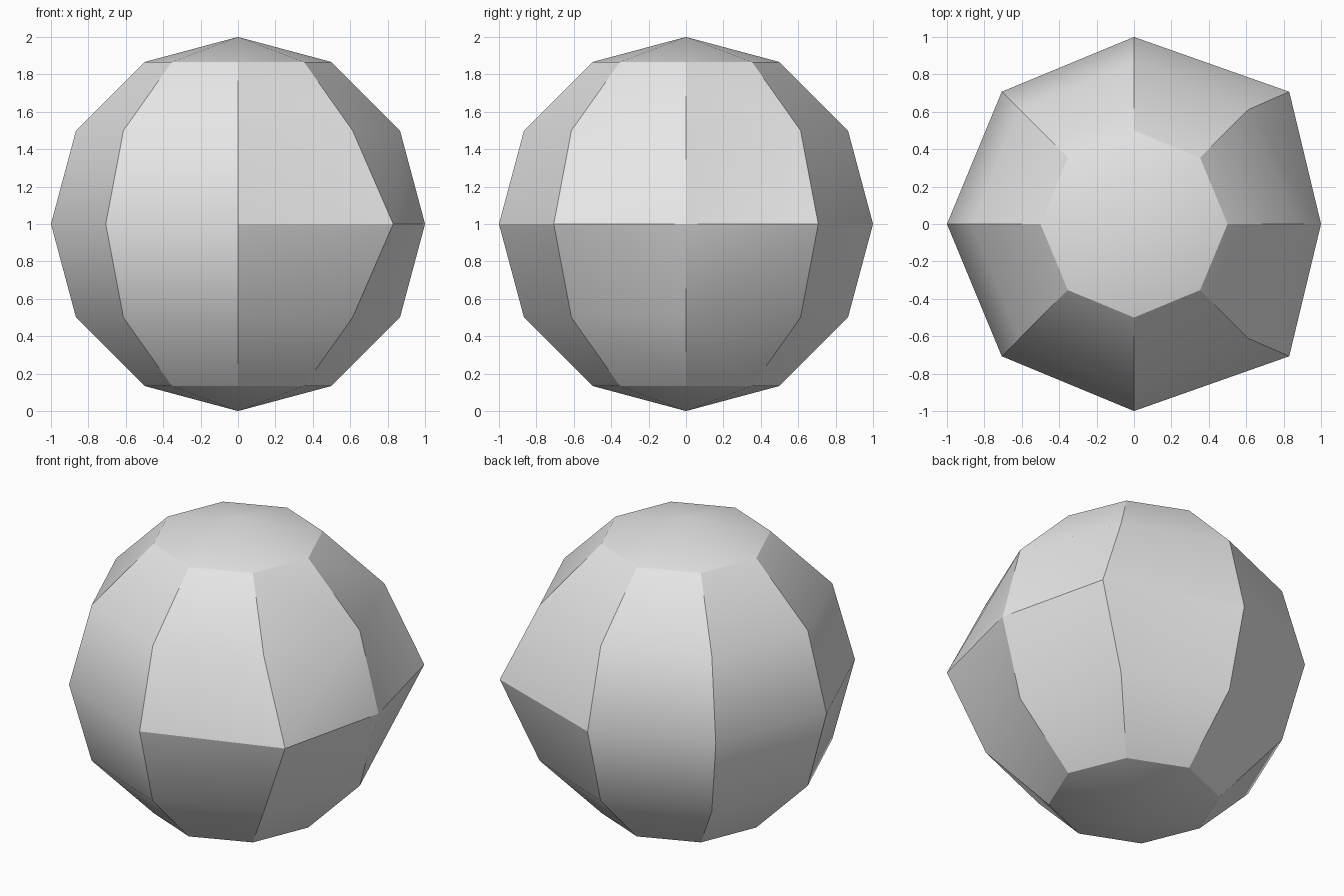
import bpy
import bmesh
from math import radians
from mathutils import Vector

default = bpy.data.objects.get("Cube")
if default:
    bpy.data.objects.remove(default, do_unlink=True)

# Plain grey material
grey = bpy.data.materials.new("light_grey")
grey.use_nodes = True
colour = (0.8, 0.8, 0.8, 1.0)
grey.diffuse_color = colour
grey.node_tree.nodes["Principled BSDF"].inputs["Base Color"].default_value = colour

# Low-poly ball
bm = bmesh.new()
bmesh.ops.create_uvsphere(bm, u_segments=8, v_segments=6, radius=1.0)

# Two equator corners pulled outwards along x
pulled = [v for v in bm.verts
          if abs(v.co.z) < 0.01 and v.co.x > 0.5 and abs(v.co.y) > 0.5]
for v in pulled:
    v.co.x = 0.83

# Split the bent quads from lower left to upper right, seen from outside
bent = {f for v in pulled for f in v.link_faces}
for face in bent:
    centre = face.calc_center_median()
    side = Vector((0, 0, 1)).cross(centre)

    def diagonal(v):
        offset = v.co - centre
        return (offset.z > 0) == (offset.dot(side) > 0)

    bmesh.ops.connect_verts(bm, verts=[v for v in face.verts if diagonal(v)],
                            faces_exclude=[f for f in bm.faces if f is not face])

bmesh.ops.translate(bm, verts=bm.verts, vec=(0, 0, 1))
bmesh.ops.recalc_face_normals(bm, faces=bm.faces)

mesh = bpy.data.meshes.new("faceted_ball")
bm.to_mesh(mesh)
bm.free()
mesh.materials.append(grey)
ball = bpy.data.objects.new("faceted_ball", mesh)
bpy.context.collection.objects.link(ball)

# Smooth shading with sharp creases
bpy.ops.object.select_all(action='DESELECT')
ball.select_set(True)
bpy.context.view_layer.objects.active = ball
bpy.ops.object.shade_smooth_by_angle(angle=radians(30))
